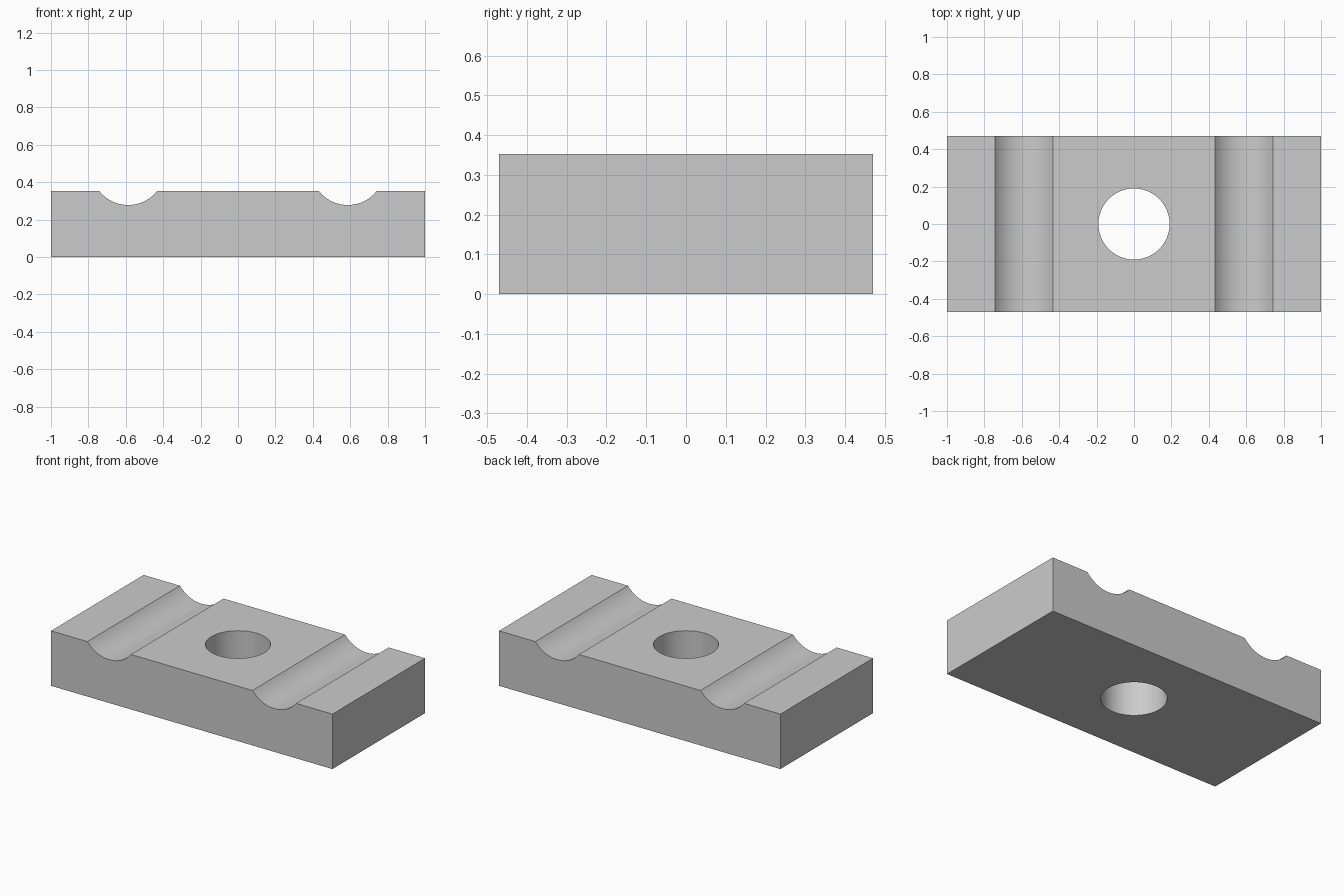
import bpy, bmesh, math

if "Cube" in bpy.data.objects:
    bpy.data.objects.remove(bpy.data.objects["Cube"])

HALF_X, HALF_Y, TOP = 1.0, 0.47, 0.353
GROOVE_X, GROOVE_HALF, GROOVE_DEPTH = 0.587, 0.155, 0.075
HOLE_R = 0.19
SEGMENTS = 24


def groove_arc(cx):
    """Points of one round groove, from right to left."""
    r = (GROOVE_HALF ** 2 + GROOVE_DEPTH ** 2) / (2 * GROOVE_DEPTH)
    cz = TOP - GROOVE_DEPTH + r
    a = math.asin(GROOVE_HALF / r)
    angles = [a - 2 * a * i / SEGMENTS for i in range(SEGMENTS + 1)]
    return [(cx + r * math.sin(t), cz - r * math.cos(t)) for t in angles]


# Block: front profile with two grooves, extruded along y
profile = [(-HALF_X, 0), (HALF_X, 0), (HALF_X, TOP)]
profile += groove_arc(GROOVE_X) + groove_arc(-GROOVE_X) + [(-HALF_X, TOP)]
bm = bmesh.new()
face = bm.faces.new([bm.verts.new((x, -HALF_Y, z)) for x, z in profile])
ext = bmesh.ops.extrude_face_region(bm, geom=[face])
moved = [v for v in ext["geom"] if isinstance(v, bmesh.types.BMVert)]
bmesh.ops.translate(bm, verts=moved, vec=(0, 2 * HALF_Y, 0))
bmesh.ops.recalc_face_normals(bm, faces=bm.faces)
mesh = bpy.data.meshes.new("clamp_block")
bm.to_mesh(mesh)
bm.free()
block = bpy.data.objects.new("clamp_block", mesh)
bpy.context.collection.objects.link(block)

# Through hole
bpy.ops.mesh.primitive_cylinder_add(vertices=96, radius=HOLE_R, depth=1, location=(0, 0, TOP / 2))
cutter = bpy.context.object
cutter.name = "hole_cutter"
cutter.hide_render = True
mod = block.modifiers.new("hole", "BOOLEAN")
mod.operation = "DIFFERENCE"
mod.solver = "EXACT"
mod.object = cutter

bpy.ops.object.select_all(action="DESELECT")
block.select_set(True)
bpy.context.view_layer.objects.active = block
bpy.ops.object.modifier_apply(modifier=mod.name)
bpy.data.objects.remove(cutter)

# Smooth curved walls, crisp edges
bpy.ops.object.shade_smooth_by_angle(angle=math.radians(30))
